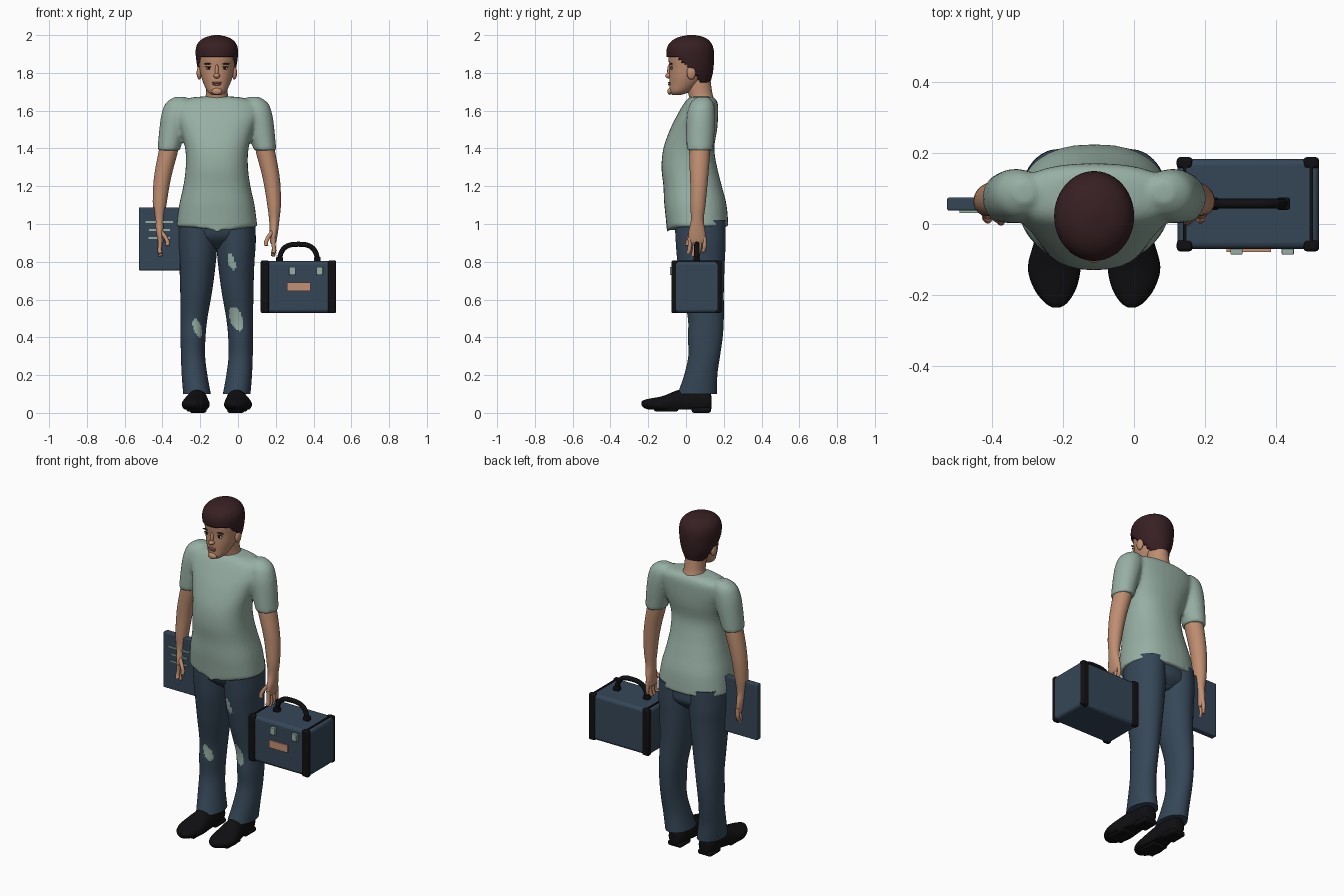
import bpy, bmesh, math
from mathutils import Vector, Matrix
from mathutils.bvhtree import BVHTree

if "Cube" in bpy.data.objects:
    bpy.data.objects.remove(bpy.data.objects["Cube"])

CX = -0.112  # middle of the body


def material(name, r, g, b):
    m = bpy.data.materials.new(name)
    m.use_nodes = True
    col = (r, g, b, 1)
    m.diffuse_color = col
    m.node_tree.nodes["Principled BSDF"].inputs["Base Color"].default_value = col
    return m


SAGE = material("sage_cloth", .31, .43, .37)
DENIM = material("denim_blue", .036, .062, .095)
SKIN = material("skin", .52, .27, .165)
HAIR = material("dark_brown_hair", .038, .014, .016)
BLACK = material("black_leather", .005, .005, .006)
TAN = material("tan_label", .56, .28, .18)
WHITE = material("eye_white", .6, .57, .53)
LIP = material("lip", .33, .13, .1)


def finish(name, bm, *mats):
    me = bpy.data.meshes.new(name)
    bm.to_mesh(me)
    bm.free()
    ob = bpy.data.objects.new(name, me)
    bpy.context.collection.objects.link(ob)
    for m in mats:
        me.materials.append(m)
    return ob


def smooth_rows(rows, sub):
    """Catmull-Rom interpolation between cross-sections."""
    out = []
    for i in range(len(rows) - 1):
        p = [rows[max(0, min(len(rows) - 1, i + k))] for k in (-1, 0, 1, 2)]
        for s in range(sub):
            t = s / sub
            out.append([.5 * (2*b + (c - a)*t + (2*a - 5*b + 4*c - d)*t*t
                              + (3*b - a - 3*c + d)*t**3) for a, b, c, d in zip(*p)])
    return out + [list(rows[-1])]


def loft(bm, rows, seg=32, sub=5, place=lambda t, a, b: (a, b, t), power=1.0):
    """Skin ellipses given as (t, centre a, centre b, radius a, radius b)."""
    rings = []
    for t, a, b, ra, rb in smooth_rows(rows, sub):
        ring = []
        for k in range(seg):
            c, s = math.cos(math.tau * k / seg), math.sin(math.tau * k / seg)
            c, s = (math.copysign(abs(v) ** power, v) for v in (c, s))
            ring.append(bm.verts.new(place(t, a + ra * c, b + rb * s)))
        rings.append(ring)
    for lo, hi in zip(rings, rings[1:]):
        for k in range(seg):
            j = (k + 1) % seg
            bm.faces.new((lo[k], lo[j], hi[j], hi[k]))
    bm.faces.new(rings[0])
    bm.faces.new(rings[-1])
    bmesh.ops.recalc_face_normals(bm, faces=bm.faces[:])


def body_rows(rows):
    """(z, front y, back y, half width) to loft rows."""
    return [(z, CX, (f + b) / 2, w, (b - f) / 2) for z, f, b, w in rows]


def side_rows(rows, s):
    return [(t, CX + s * d, *rest) for t, d, *rest in rows]


def box(name, lo, hi, mat, bevel=0.0):
    bm = bmesh.new()
    bmesh.ops.create_cube(bm, size=1)
    lo, hi = Vector(lo), Vector(hi)
    for v in bm.verts:
        v.co = (lo + hi) / 2 + v.co * (hi - lo)
    ob = finish(name, bm, mat)
    if bevel:
        mod = ob.modifiers.new("bevel", "BEVEL")
        mod.width, mod.segments = bevel, 3
    return ob


def blob(name, centre, radii, mat):
    bm = bmesh.new()
    bmesh.ops.create_uvsphere(bm, u_segments=20, v_segments=12, radius=1)
    bm.transform(Matrix.Translation(centre) @ Matrix.Diagonal((*radii, 1)))
    return finish(name, bm, mat)


def tube(name, paths, radius, mat):
    cu = bpy.data.curves.new(name, "CURVE")
    cu.dimensions, cu.bevel_depth, cu.bevel_resolution = "3D", radius, 3
    cu.use_fill_caps = True
    for path in paths:
        sp = cu.splines.new("POLY")
        sp.points.add(len(path) - 1)
        for p, co in zip(sp.points, path):
            p.co = (*co, 1)
    cu.materials.append(mat)
    ob = bpy.data.objects.new(name, cu)
    bpy.context.collection.objects.link(ob)


# Shirt: torso and sleeves fused into one cloth surface
bm = bmesh.new()
loft(bm, body_rows([(.985, -.10, .225, .215), (1.1, -.115, .215, .20), (1.2, -.12, .19, .178),
                    (1.3, -.13, .165, .165), (1.4, -.12, .15, .168), (1.5, -.085, .165, .195),
                    (1.58, -.045, .17, .225), (1.64, -.01, .168, .215), (1.668, .015, .15, .14),
                    (1.675, .04, .12, .07)]), power=.85)
for v in bm.verts:  # dipped hem at the front
    if v.co.z < 1.06 and v.co.y < .05:
        v.co.z -= .035 * math.exp(-((v.co.x - CX) / .07) ** 2) * (1.06 - v.co.z) / .075
for s in (1, -1):
    loft(bm, side_rows([(1.39, .255, .073, .06, .07), (1.5, .235, .077, .07, .075),
                        (1.58, .218, .08, .076, .075), (1.64, .205, .085, .066, .062),
                        (1.673, .195, .09, .03, .03)], s))
shirt = finish("shirt", bm, SAGE)
mod = shirt.modifiers.new("fuse", "REMESH")
mod.mode, mod.voxel_size, mod.use_smooth_shade = "VOXEL", .01, True
mod = shirt.modifiers.new("soften", "SMOOTH")
mod.factor, mod.iterations = .5, 6

# Trousers with worn patches
PATCHES = ((-.035, .80, .02, .045), (-.01, .50, .034, .065), (-.215, .45, .022, .048))
for s, side in ((1, "left"), (-1, "right")):
    bm = bmesh.new()
    loft(bm, side_rows([(.1, .105, .06, .073, .105), (.2, .118, .078, .068, .088),
                        (.3, .126, .096, .064, .084), (.4, .126, .102, .066, .092),
                        (.5, .121, .105, .071, .095), (.65, .109, .09, .085, .11),
                        (.8, .102, .08, .097, .125), (.9, .102, .078, .104, .132),
                        (1.02, .1, .075, .104, .135)], s), seg=56, sub=12)
    for f in bm.faces:
        c = f.calc_center_median()
        for x, z, rx, rz in PATCHES:
            u = c.x - x + .25 * (c.z - z)
            if f.normal.y < -.1 and (u / rx) ** 2 + ((c.z - z) / rz) ** 2 < 1:
                f.material_index = 1
    finish(side + "_trouser_leg", bm, DENIM, SAGE)

    # Shoes, long axis along y, flattened sole and a heel block
    bm = bmesh.new()
    loft(bm, side_rows([(.135, .1, .055, .02, .03), (.12, .1, .058, .042, .055),
                        (.04, .1, .06, .05, .066), (-.04, .106, .055, .06, .066),
                        (-.12, .112, .045, .074, .045), (-.18, .11, .045, .06, .033),
                        (-.22, .107, .047, .033, .022), (-.235, .106, .05, .01, .01)], s),
         place=lambda t, a, b: (a, t, max(b, .018)))
    finish(side + "_shoe", bm, BLACK)
    x = CX + s * .1
    box(side + "_shoe_heel", (x - .045, .03, 0), (x + .045, .132, .03), BLACK, .012)
    x = CX + s * .112
    box(side + "_shoe_sole", (x - .05, -.17, .008), (x + .05, -.04, .03), BLACK, .01)

    # Arms and hands
    bm = bmesh.new()
    loft(bm, side_rows([(1.45, .245, .073, .048, .055), (1.38, .258, .072, .051, .055),
                        (1.28, .281, .07, .047, .05), (1.2, .294, .068, .043, .045),
                        (1.1, .303, .063, .036, .04), (1.02, .304, .06, .027, .034),
                        (.96, .302, .058, .022, .044), (.91, .298, .058, .017, .046),
                        (.895, .297, .058, .01, .04)], s))
    finish(side + "_arm", bm, SKIN)
    fingers = []
    for i, tip in enumerate((.86, .835, .83, .845)):
        y = .097 - .026 * i
        fingers.append([(CX + s * d, yy, z) for d, yy, z in
                        ((.3, y, .93), (.3, y + .002, .89), (.304, y - .002, .86), (.297, y - .008, tip))])
    fingers.append([(CX + s * d, y, z) for d, y, z in
                    ((.295, .03, .96), (.272, .015, .93), (.26, .008, .905), (.262, .006, .885))])
    tube(side + "_fingers", fingers, .011, SKIN)

bm = bmesh.new()
loft(bm, body_rows([(.87, .02, .15, .06), (.92, -.04, .2, .18), (.97, -.06, .205, .2),
                    (1.03, -.06, .2, .19)]))
finish("trouser_hips", bm, DENIM)

# Neck and head
bm = bmesh.new()
loft(bm, body_rows([(1.6, .015, .15, .085), (1.66, .018, .148, .065), (1.7, .01, .138, .057),
                    (1.8, -.01, .125, .057)]))
finish("neck", bm, SKIN)
bm = bmesh.new()
loft(bm, body_rows([(1.682, -.072, -.03, .022), (1.70, -.086, .02, .048), (1.74, -.087, .07, .069),
                    (1.78, -.088, .10, .083), (1.83, -.088, .12, .093), (1.88, -.093, .13, .098),
                    (1.93, -.085, .13, .095), (1.97, -.05, .10, .07)]))
tree = BVHTree.FromBMesh(bm)
finish("head", bm, SKIN)


def on_face(name, x, z, radii, mat, out=0.0):
    """Thin feature resting on the front of the face."""
    hit = tree.ray_cast(Vector((CX + x, -1, z)), Vector((0, 1, 0)))[0]
    blob(name, (CX + x, hit.y - out, z), radii, mat)


on_face("nose", 0, 1.785, (.017, .022, .015), SKIN)
on_face("nose_bridge", 0, 1.81, (.01, .012, .035), SKIN)
on_face("upper_lip", 0, 1.748, (.028, .008, .005), LIP)
on_face("lower_lip", 0, 1.739, (.023, .008, .006), LIP)
on_face("chin", 0, 1.702, (.028, .012, .018), SKIN)
for s, side in ((1, "left"), (-1, "right")):
    on_face(side + "_eye", s * .042, 1.824, (.017, .006, .007), WHITE)
    on_face(side + "_iris", s * .042, 1.824, (.007, .004, .007), BLACK, .004)
    on_face(side + "_eyelid", s * .042, 1.832, (.02, .007, .003), HAIR)
    on_face(side + "_brow", s * .044, 1.848, (.025, .008, .004), HAIR)
    blob(side + "_ear", (CX + s * .093, .028, 1.80), (.014, .024, .035), SKIN)

# Hair: a cap trimmed along the hairline
bm = bmesh.new()
loft(bm, body_rows([(1.745, -.085, .128, .07), (1.8, -.095, .142, .095), (1.86, -.1, .148, .108),
                    (1.92, -.103, .147, .112), (1.96, -.085, .132, .099), (1.987, -.045, .1, .064),
                    (2.0, .01, .05, .015)]), seg=48, sub=8)


def hairline(y):
    if y < .03:
        return 1.885 - .07 * max(0, min(1, (y + .05) / .08))
    return max(1.75, 1.815 - 2.0 * max(0, y - .045))


bmesh.ops.delete(bm, context="FACES", geom=[
    f for f in bm.faces if f.calc_center_median().z < hairline(f.calc_center_median().y)])
mod = finish("hair", bm, HAIR).modifiers.new("thickness", "SOLIDIFY")
mod.thickness, mod.offset = .018, -1

# Travel case
box("case_body", (.122, -.07, .53), (.52, .183, .803), DENIM, .018)
for y, side in ((-.06, "front"), (.173, "back")):
    for x, end in ((.142, "inner"), (.498, "outer")):
        box(f"case_{side}_{end}_band", (x - .022, y - .017, .528), (x + .022, y + .015, .807), BLACK, .01)
for x, end in ((.142, "inner"), (.498, "outer")):
    box(f"case_{end}_top_trim", (x - .005, -.06, .79), (x + .005, .175, .807), BLACK)
for x, end in ((.288, "inner"), (.432, "outer")):
    box(f"case_{end}_clasp", (x - .017, -.086, .73), (x + .017, -.06, .773), SAGE, .003)
box("case_label", (.26, -.078, .645), (.385, -.069, .69), TAN)
arch = [(.32 + .1 * math.copysign(abs(math.cos(a)) ** .7, math.cos(a)), .057, .795 + .098 * math.sin(a) ** .8)
        for a in (math.pi * i / 20 for i in range(21))]
tube("case_handle", [arch], .014, BLACK)
for x, end in ((.22, "inner"), (.42, "outer")):
    box(f"case_{end}_handle_mount", (x - .018, .04, .795), (x + .018, .074, .825), BLACK, .005)

# Board with ruled lines, held in the right hand
box("board", (-.525, .038, .755), (-.305, .074, 1.088), DENIM, .005)
for i, (x0, x1) in enumerate(((-.49, -.345), (-.47, -.36), (-.475, -.36))):
    z = 1.01 - .042 * i
    box(f"board_line_{i + 1}", (x0, .031, z - .005), (x1, .039, z + .005), SAGE)

# Smooth shading with crisp edges
bpy.ops.object.select_all(action="DESELECT")
meshes = [o for o in bpy.context.scene.objects if o.type == "MESH"]
for o in meshes:
    o.select_set(True)
bpy.context.view_layer.objects.active = meshes[0]
bpy.ops.object.shade_smooth_by_angle(angle=math.radians(45))
